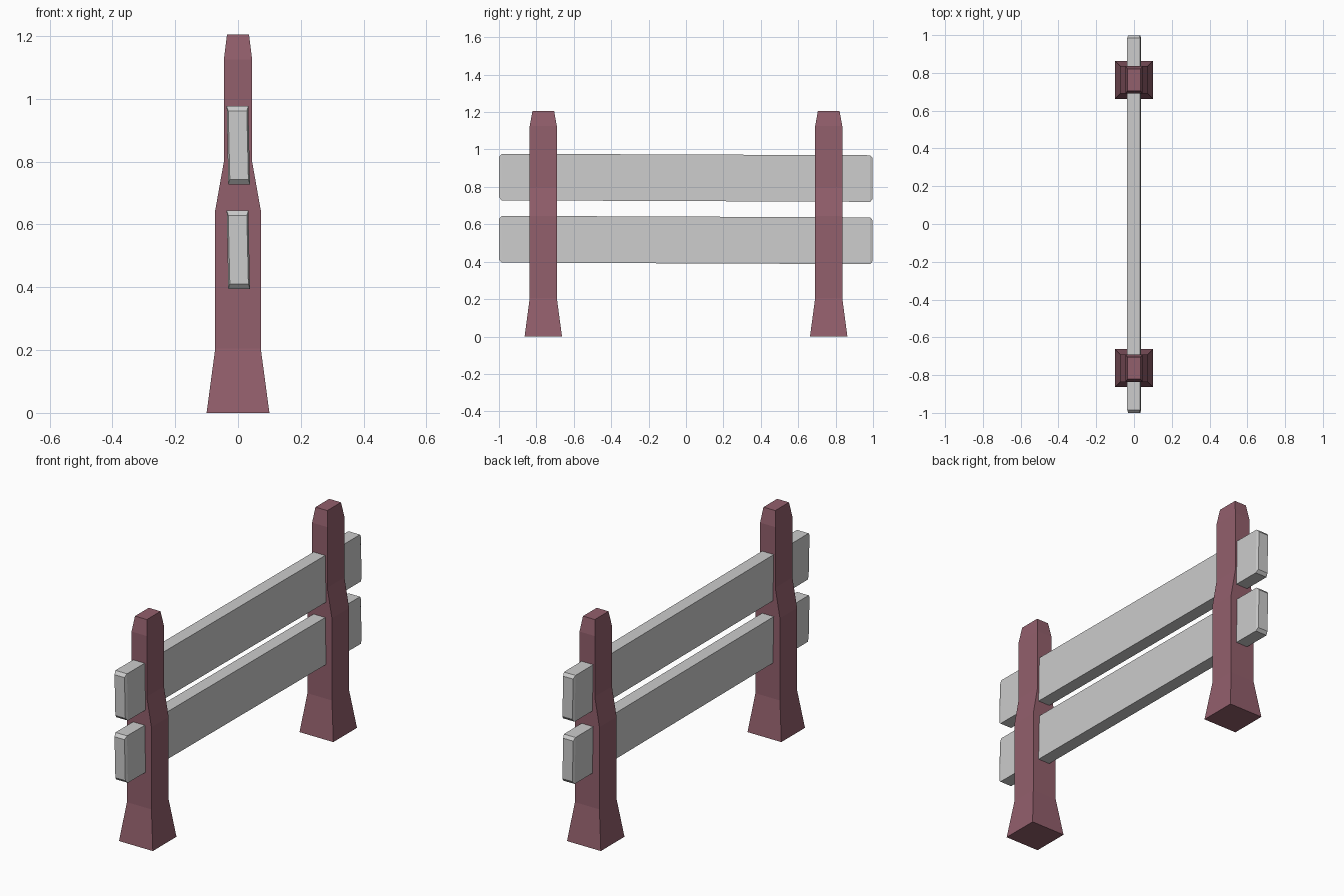
import bpy

if "Cube" in bpy.data.objects:
    bpy.data.objects.remove(bpy.data.objects["Cube"])


def material(name, color):
    m = bpy.data.materials.new(name)
    m.diffuse_color = (*color, 1)
    m.use_nodes = True
    m.node_tree.nodes["Principled BSDF"].inputs["Base Color"].default_value = m.diffuse_color
    return m


def loft(name, rings, mat):
    """Join four-cornered rings into a closed flat-faced solid."""
    verts = [v for r in rings for v in r]
    last = len(verts) - 4
    faces = [(3, 2, 1, 0), tuple(range(last, last + 4))]
    for k in range(0, last, 4):
        for i in range(4):
            j = (i + 1) % 4
            faces.append((k + i, k + j, k + 4 + j, k + 4 + i))
    me = bpy.data.meshes.new(name)
    me.from_pydata(verts, [], faces)
    me.materials.append(mat)
    ob = bpy.data.objects.new(name, me)
    bpy.context.collection.objects.link(ob)
    # consistent outward normals
    import bmesh
    bm = bmesh.new()
    bm.from_mesh(me)
    bmesh.ops.recalc_face_normals(bm, faces=bm.faces)
    bm.to_mesh(me)
    bm.free()
    return ob


red_wood = material("dull red wood", (0.29, 0.115, 0.15))
grey_wood = material("light grey wood", (0.60, 0.60, 0.60))

# Posts: height, half width in x, half depth in y
POST = [(0, 0.10, 0.10), (0.205, 0.0725, 0.0725), (0.645, 0.0725, 0.0725),
        (0.80, 0.045, 0.0725), (1.125, 0.045, 0.0725), (1.205, 0.035, 0.058)]
for label, y in (("front", -0.763), ("back", 0.763)):
    rings = [[(-a, y - b, z), (a, y - b, z), (a, y + b, z), (-a, y + b, z)]
             for z, a, b in POST]
    loft(label + "_post", rings, red_wood)

# Rails: slightly leaning planks with chamfered ends
# y, inset in x, inset in z, drop along the length
RAIL = [(-1.0, 0.005, 0.016, 0), (-0.985, 0, 0, 0),
        (0.985, 0, 0, 0.008), (0.998, 0.005, 0.016, 0.008)]
for label, lo, hi in (("lower", 0.395, 0.645), ("upper", 0.728, 0.977)):
    rings = []
    for y, dx, dz, drop in RAIL:
        b, t = lo + dz - drop, hi - dz - drop
        rings.append([(-0.031 + dx, y, b), (0.038 - dx, y, b),
                      (0.033 - dx, y, t), (-0.036 + dx, y, t)])
    loft(label + "_rail", rings, grey_wood)
